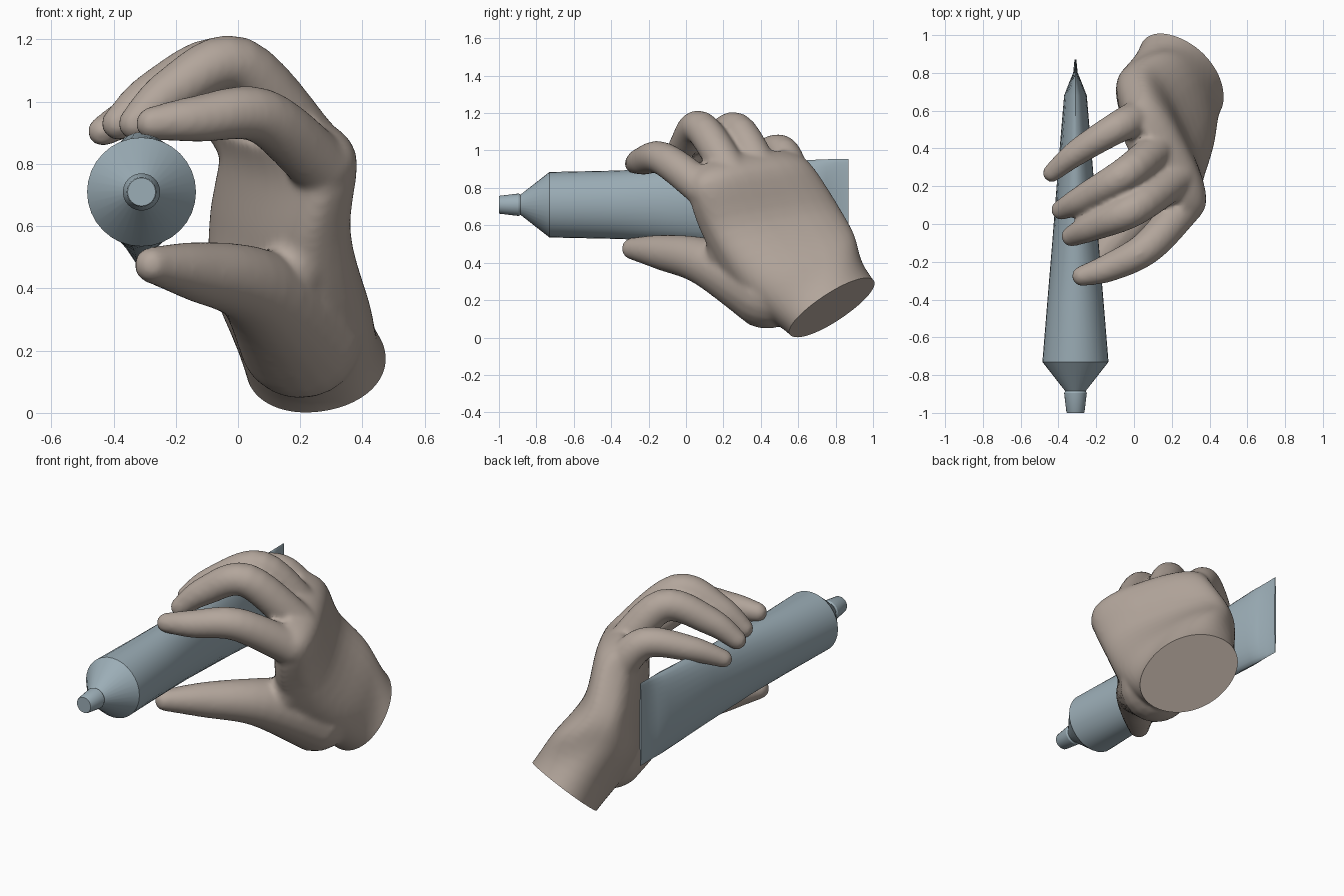
import bpy, bmesh
from math import sin, cos, pi
from mathutils import Vector

if "Cube" in bpy.data.objects:
    bpy.data.objects.remove(bpy.data.objects["Cube"])


def ring(c, u, v, n=24, p=2.0):
    """Superellipse ring around c with half-axes u and v."""
    pts = []
    for i in range(n):
        a = 2 * pi * i / n
        f = lambda t: (abs(t) ** (2 / p)) * (1 if t >= 0 else -1)
        pts.append(Vector(c) + Vector(u) * f(cos(a)) + Vector(v) * f(sin(a)))
    return pts


def loft(bm, rings):
    """Skin a list of rings into a closed solid."""
    vs = [[bm.verts.new(p) for p in r] for r in rings]
    n = len(vs[0])
    for a, b in zip(vs, vs[1:]):
        for i in range(n):
            j = (i + 1) % n
            bm.faces.new((a[i], a[j], b[j], b[i]))
    bm.faces.new(vs[0][::-1])
    bm.faces.new(vs[-1])


def spline(keys, steps=6):
    """Catmull-Rom through tuples of any length."""
    k = [keys[0]] + list(keys) + [keys[-1]]
    out = []
    for s in range(1, len(k) - 2):
        for i in range(steps):
            t = i / steps
            out.append([0.5 * (2 * b + (c - a) * t + (2 * a - 5 * b + 4 * c - d) * t * t
                               + (3 * b - a - 3 * c + d) * t ** 3)
                        for a, b, c, d in zip(k[s - 1], k[s], k[s + 1], k[s + 2])])
    return out + [list(keys[-1])]


ACROSS = Vector((-0.43, 0.9, 0.05)).normalized()


def digit(bm, keys):
    """Tapered finger through (x, y, z, radius) joints with rounded ends."""
    s = spline(keys)
    pts = [Vector(k[:3]) for k in s]
    rad = [k[3] for k in s]
    t0 = (pts[1] - pts[0]).normalized()
    t1 = (pts[-1] - pts[-2]).normalized()
    angs = [0.3, 0.6, 0.9, 1.2, 1.45]
    stations = [(pts[0] - t0 * rad[0] * sin(a), t0, rad[0] * cos(a)) for a in reversed(angs)]
    for i, p in enumerate(pts):
        t = (pts[min(i + 1, len(pts) - 1)] - pts[max(i - 1, 0)]).normalized()
        stations.append((p, t, rad[i]))
    stations += [(pts[-1] + t1 * rad[-1] * sin(a), t1, rad[-1] * cos(a)) for a in angs]
    rings = []
    for p, t, r in stations:
        u = (ACROSS - t * ACROSS.dot(t)).normalized()
        rings.append(ring(p, u * r, t.cross(u) * r, 20))
    loft(bm, rings)


def finish(bm, name, color):
    bmesh.ops.recalc_face_normals(bm, faces=bm.faces[:])
    me = bpy.data.meshes.new(name)
    bm.to_mesh(me)
    bm.free()
    ob = bpy.data.objects.new(name, me)
    bpy.context.collection.objects.link(ob)
    mat = bpy.data.materials.new(name + "_color")
    mat.diffuse_color = (*color, 1)
    mat.use_nodes = True
    mat.node_tree.nodes["Principled BSDF"].inputs["Base Color"].default_value = mat.diffuse_color
    me.materials.append(mat)
    bpy.ops.object.select_all(action='DESELECT')
    bpy.context.view_layer.objects.active = ob
    ob.select_set(True)
    return ob


BLUE = (0.33, 0.42, 0.47)
SKIN = (0.45, 0.38, 0.33)

# squeezable tube: round shoulder flattening to a crimped tail (y, half x, half z)
bm = bmesh.new()
body = [(-0.89, 0.05, 0.05), (-0.73, 0.175, 0.175), (-0.4, 0.148, 0.182), (-0.1, 0.123, 0.192),
        (0.3, 0.092, 0.215), (0.68, 0.06, 0.24), (0.75, 0.033, 0.243), (0.8, 0.012, 0.244),
        (0.87, 0.005, 0.245)]
loft(bm, [ring((-0.31, y, 0.71), (a, 0, 0), (0, 0, b), 32) for y, a, b in body])
finish(bm, "tube_body", BLUE)
bpy.ops.object.shade_smooth_by_angle(angle=0.5)

# tube cap
bm = bmesh.new()
cap = [(-0.885, 0.055), (-0.895, 0.06), (-0.995, 0.048), (-1.0, 0.045)]
loft(bm, [ring((-0.31, y, 0.71), (r, 0, 0), (0, 0, r)) for y, r in cap])
finish(bm, "tube_cap", BLUE)
bpy.ops.object.shade_smooth_by_angle(angle=0.5)

# palm: centre, half-width toward little finger, half-thickness toward back of hand, squareness
bm = bmesh.new()
palm = [
    (0.276, 0.83, 0.10, -0.02, 0.21, 0.155, 0.225, -0.085, 0.03, 2.1),
    (0.25, 0.78, 0.16, -0.02, 0.21, 0.155, 0.225, -0.085, 0.03, 2.1),
    (0.175, 0.60, 0.36, -0.13, 0.29, 0.14, 0.20, 0.08, 0.05, 2.6),
    (0.135, 0.465, 0.60, -0.16, 0.35, 0.06, 0.13, 0.07, 0.04, 2.8),
    (0.16, 0.35, 0.83, -0.17, 0.32, 0.05, 0.11, 0.06, 0.07, 2.7),
    (0.09, 0.31, 0.93, -0.15, 0.28, 0.04, 0.07, 0.035, 0.06, 2.3)]
loft(bm, [ring(k[:3], k[3:6], k[6:9], 32, k[9]) for k in spline(palm, 5)])

# fingers, thumb and thumb web, from base to tip
digits = [
    [(0.27, 0.10, 0.79, 0.1), (0.075, -0.12, 0.955, 0.09), (-0.13, -0.23, 0.945, 0.076), (-0.275, -0.275, 0.93, 0.055)],
    [(0.23, 0.25, 0.86, 0.1), (0.00, 0.08, 1.12, 0.092), (-0.21, -0.01, 1.035, 0.078), (-0.33, -0.065, 0.93, 0.056)],
    [(0.14, 0.41, 0.87, 0.1), (-0.04, 0.27, 1.115, 0.09), (-0.26, 0.14, 1.03, 0.076), (-0.385, 0.075, 0.93, 0.055)],
    [(0.04, 0.57, 0.85, 0.1), (-0.09, 0.51, 1.0, 0.085), (-0.30, 0.38, 0.97, 0.07), (-0.435, 0.27, 0.905, 0.05)],
    [(0.20, 0.43, 0.25, 0.205), (0.05, 0.10, 0.405, 0.13), (-0.14, -0.13, 0.455, 0.095), (-0.275, -0.285, 0.475, 0.06)],
    [(0.16, 0.22, 0.42, 0.11), (0.25, 0.19, 0.60, 0.09), (0.27, 0.14, 0.77, 0.09)]]
for d in digits:
    digit(bm, d)
hand = finish(bm, "hand", SKIN)

# blend the parts into one skin
rm = hand.modifiers.new("Blend", 'REMESH')
rm.mode = 'VOXEL'
rm.voxel_size = 0.014
sm = hand.modifiers.new("Soften", 'SMOOTH')
sm.factor = 0.5
sm.iterations = 10
for m in ("Blend", "Soften"):
    bpy.ops.object.modifier_apply(modifier=m)

# flat cut at the wrist
bm = bmesh.new()
bm.from_mesh(hand.data)
cut = bmesh.ops.bisect_plane(bm, geom=bm.verts[:] + bm.edges[:] + bm.faces[:],
                             plane_co=(0.25, 0.78, 0.16), plane_no=(0.327, 0.58, -0.744),
                             clear_outer=True)
rim = [e for e in cut["geom_cut"] if isinstance(e, bmesh.types.BMEdge)]
bmesh.ops.holes_fill(bm, edges=rim, sides=0)
bm.to_mesh(hand.data)
bm.free()
bpy.ops.object.shade_smooth_by_angle(angle=0.7)
